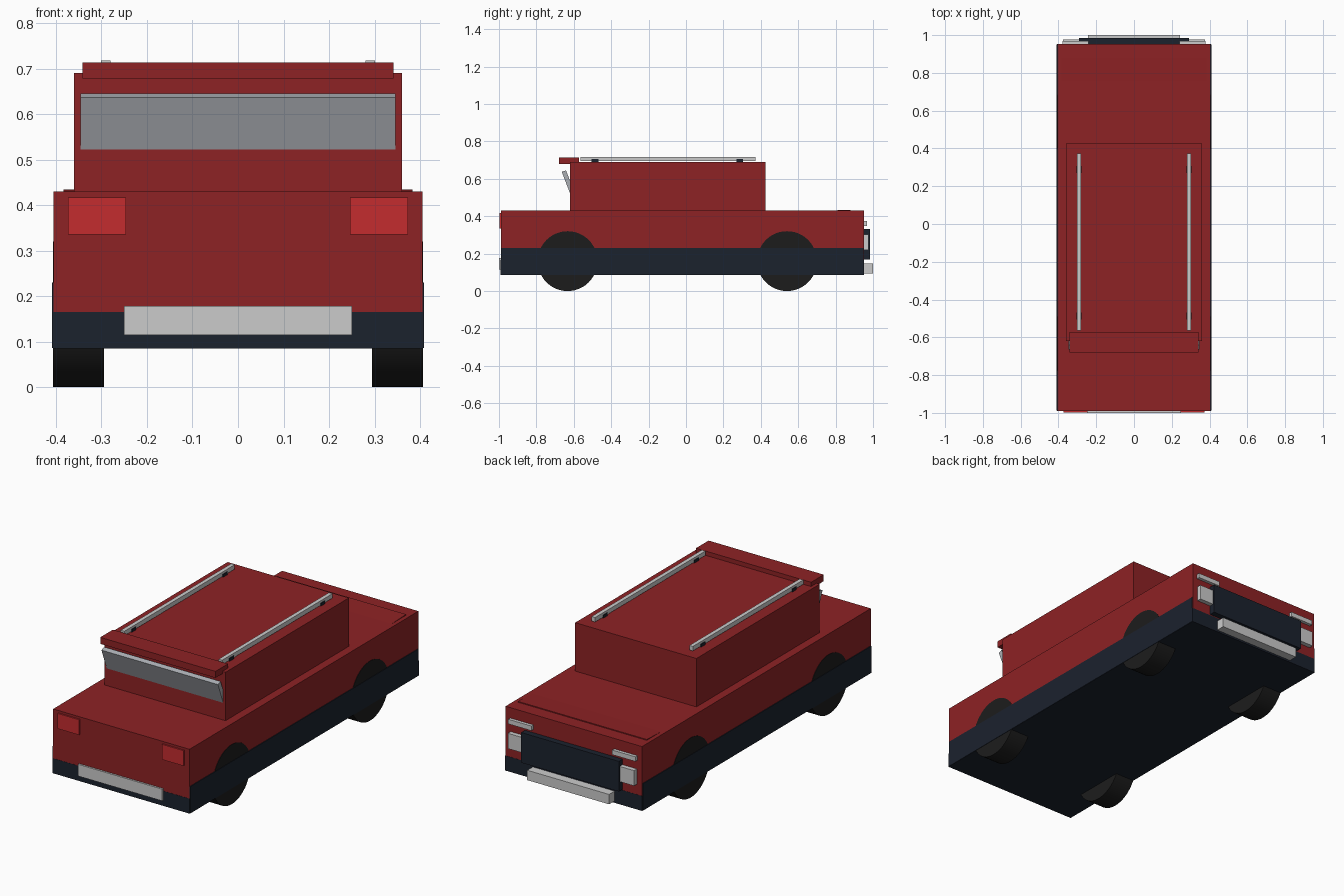
import bpy, math

if "Cube" in bpy.data.objects:
    bpy.data.objects.remove(bpy.data.objects["Cube"])


def material(name, rgb):
    m = bpy.data.materials.new(name)
    m.diffuse_color = (*rgb, 1)
    m.use_nodes = True
    m.node_tree.nodes["Principled BSDF"].inputs["Base Color"].default_value = m.diffuse_color
    return m


RED = material("red paint", (0.27, 0.016, 0.018))
DARK = material("dark trim", (0.011, 0.016, 0.027))
TYRE = material("tyre rubber", (0.012, 0.012, 0.012))
LAMP = material("red lamp", (0.55, 0.025, 0.028))
GLASS = material("tinted glass", (0.40, 0.42, 0.45))


def box(name, x, y, z, mat=None, tilt=0):
    """Box from (min, max) ranges, tilted about x through its centre."""
    centre = [(a + b) / 2 for a, b in (x, y, z)]
    bpy.ops.mesh.primitive_cube_add(size=1, location=centre)
    ob = bpy.context.object
    ob.name = name
    ob.scale = [b - a for a, b in (x, y, z)]
    ob.rotation_euler.x = tilt
    if mat:
        ob.data.materials.append(mat)
    return ob


def pair(name, x, y, z, mat=None):
    """Two boxes mirrored across x = 0."""
    box(name + "_right", x, y, z, mat)
    box(name + "_left", (-x[1], -x[0]), y, z, mat)


# body, cabin and lower cladding
box("body", (-0.405, 0.405), (-0.99, 0.952), (0.14, 0.43), RED)
box("cabin", (-0.36, 0.36), (-0.62, 0.426), (0.42, 0.69), RED)
box("underbody", (-0.407, 0.407), (-0.991, 0.953), (0.085, 0.165), DARK)
pair("side_cladding", (0.395, 0.409), (-0.988, 0.949), (0.086, 0.23), DARK)

# slightly tilted panel rising out of the deck
box("deck_panel", (-0.383, 0.383), (0.66, 0.88), (0.4185, 0.4305),
    RED, math.radians(2.2))

# wheels
for side in (-1, 1):
    for end, y in (("front", -0.633), ("rear", 0.54)):
        bpy.ops.mesh.primitive_cylinder_add(
            vertices=48, radius=0.16, depth=0.112,
            location=(side * 0.351, y, 0.16), rotation=(0, math.pi / 2, 0))
        wheel = bpy.context.object
        wheel.name = f"{end}_wheel_{'right' if side > 0 else 'left'}"
        wheel.data.materials.append(TYRE)
        bpy.ops.object.shade_smooth_by_angle()

# leaning window under the spoiler
lean = math.radians(21)
window = box("window", (-0.346, 0.346), (-0.012, 0.012), (-0.1, 0.1),
             GLASS, lean)
# place it so the outer top edge sits at y -0.664, z 0.637
window.location.y = -0.664 + 0.1 * math.sin(lean) + 0.012 * math.cos(lean)
window.location.z = 0.637 - 0.1 * math.cos(lean) + 0.012 * math.sin(lean)
box("spoiler", (-0.342, 0.342), (-0.68, -0.573), (0.678, 0.713), RED)

# roof rails with feet
pair("roof_rail", (0.28, 0.301), (-0.565, 0.372), (0.694, 0.718))
for end, y in (("front", -0.487), ("rear", 0.288)):
    pair(end + "_rail_foot", (0.277, 0.304), (y - 0.018, y + 0.018),
         (0.685, 0.706), DARK)

# front end: lamps and plate
pair("tail_lamp", (0.246, 0.374), (-0.997, -0.97), (0.335, 0.417), LAMP)
box("front_plate", (-0.25, 0.25), (-1.0, -0.97), (0.115, 0.178))

# rear end: grille, lamps, trim strips and bumper
box("grille", (-0.29, 0.29), (0.93, 0.984), (0.17, 0.332), DARK)
pair("head_lamp", (0.25, 0.375), (0.93, 0.976), (0.22, 0.302))
pair("trim_strip", (0.24, 0.378), (0.93, 0.969), (0.349, 0.374))
box("bumper", (-0.243, 0.243), (0.93, 1.0), (0.095, 0.148))
